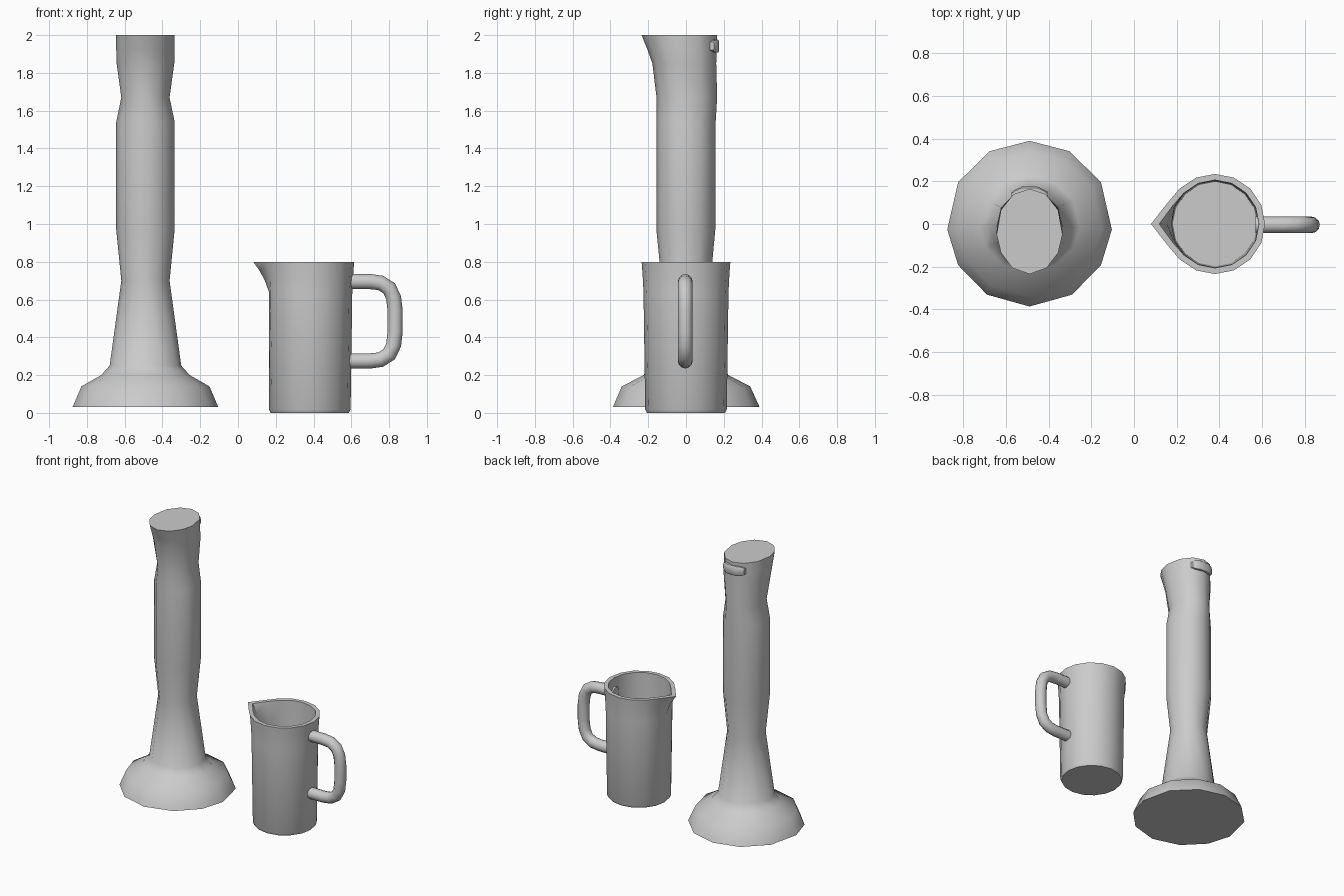
import bpy, bmesh, math
from math import sin, cos, radians, pi

if "Cube" in bpy.data.objects:
    bpy.data.objects.remove(bpy.data.objects["Cube"])


def finish(name, bm, angle=45):
    bmesh.ops.recalc_face_normals(bm, faces=bm.faces)
    me = bpy.data.meshes.new(name)
    bm.to_mesh(me)
    bm.free()
    ob = bpy.data.objects.new(name, me)
    bpy.context.collection.objects.link(ob)
    bpy.ops.object.select_all(action='DESELECT')
    ob.select_set(True)
    bpy.context.view_layer.objects.active = ob
    bpy.ops.object.shade_smooth_by_angle(angle=radians(angle))
    return ob


def loft(name, rings, angle=45):
    """Bridge closed rings of equal length and cap both ends."""
    bm = bmesh.new()
    vs = [[bm.verts.new(p) for p in r] for r in rings]
    n = len(rings[0])
    for a, b in zip(vs, vs[1:]):
        for i in range(n):
            j = (i + 1) % n
            bm.faces.new((a[i], a[j], b[j], b[i]))
    bm.faces.new(vs[0][::-1])
    bm.faces.new(vs[-1])
    return finish(name, bm, angle)


# hand blender: bell guard, shaft and grip; columns are z, half width, y front, y back
BX = -0.49
half = [90, 61, 30, -4, -30, -59]
angles = half + [-90] + [180 - a for a in half[:0:-1]]
profile = [
    (0.03, 0.387, -0.387, 0.39),
    (0.14, 0.34, -0.34, 0.34),
    (0.20, 0.235, -0.225, 0.225),
    (0.25, 0.19, -0.185, 0.185),
    (0.70, 0.128, -0.13, 0.13),
    (0.97, 0.155, -0.157, 0.155),
    (1.54, 0.155, -0.157, 0.157),
    (1.67, 0.128, -0.156, 0.165),
    (1.85, 0.153, -0.178, 0.16),
    (1.92, 0.155, -0.203, 0.162),
    (2.00, 0.155, -0.235, 0.165),
]
loft("hand_blender_body", [
    [(BX + w * cos(radians(a)), (f + b) / 2 + (b - f) / 2 * sin(radians(a)), z)
     for a in angles] for z, w, f, b in profile])

# curved button band at the back of the grip
button_rings = []
for x, y, h in [(-0.085, 0.148, 0.022), (-0.07, 0.16, 0.032), (-0.035, 0.176, 0.034),
                (0.035, 0.176, 0.034), (0.07, 0.16, 0.032), (0.085, 0.148, 0.022)]:
    zc = 1.942
    button_rings.append([(BX + x, 0.11, zc - h), (BX + x, y - 0.006, zc - h),
                         (BX + x, y, zc - h + 0.008), (BX + x, y, zc + h - 0.008),
                         (BX + x, y - 0.006, zc + h), (BX + x, 0.11, zc + h)])
loft("power_button", button_rings, 40)

# measuring jug: outer wall up, over the rim, inner wall down to the floor
JX, SIDES = 0.38, 16


def jug_ring(z, r, tip=None, side=None):
    pts = []
    for i in range(SIDES):
        rad = r
        if tip and i == SIDES // 2:
            rad = tip
        elif side and abs(i - SIDES // 2) == 1:
            rad = side
        a = 2 * pi * i / SIDES
        pts.append((JX + rad * cos(a), rad * sin(a), z))
    return pts


loft("measuring_jug", [
    jug_ring(0.0, 0.207),
    jug_ring(0.018, 0.216),
    jug_ring(0.64, 0.225, 0.216),
    jug_ring(0.70, 0.228, 0.238, 0.228),
    jug_ring(0.75, 0.231, 0.264, 0.236),
    jug_ring(0.80, 0.235, 0.30, 0.246),
    jug_ring(0.80, 0.206, 0.262, 0.217),
    jug_ring(0.74, 0.206, 0.225, 0.208),
    jug_ring(0.64, 0.204),
    jug_ring(0.03, 0.198),
])

# jug handle: round tube swept along a rounded C path in the xz plane
path = [(0.57, 0.695), (0.70, 0.695), (0.755, 0.688), (0.80, 0.66), (0.824, 0.61),
        (0.832, 0.54), (0.832, 0.43), (0.824, 0.36), (0.80, 0.31), (0.755, 0.282),
        (0.70, 0.275), (0.57, 0.275)]
tube = []
for i, (x, z) in enumerate(path):
    p, q = path[max(i - 1, 0)], path[min(i + 1, len(path) - 1)]
    tx, tz = q[0] - p[0], q[1] - p[1]
    length = math.hypot(tx, tz)
    nx, nz = -tz / length, tx / length
    tube.append([(x + 0.04 * cos(a) * nx, -0.004 + 0.039 * sin(a), z + 0.04 * cos(a) * nz)
                 for a in (2 * pi * k / 12 for k in range(12))])
loft("jug_handle", tube)
